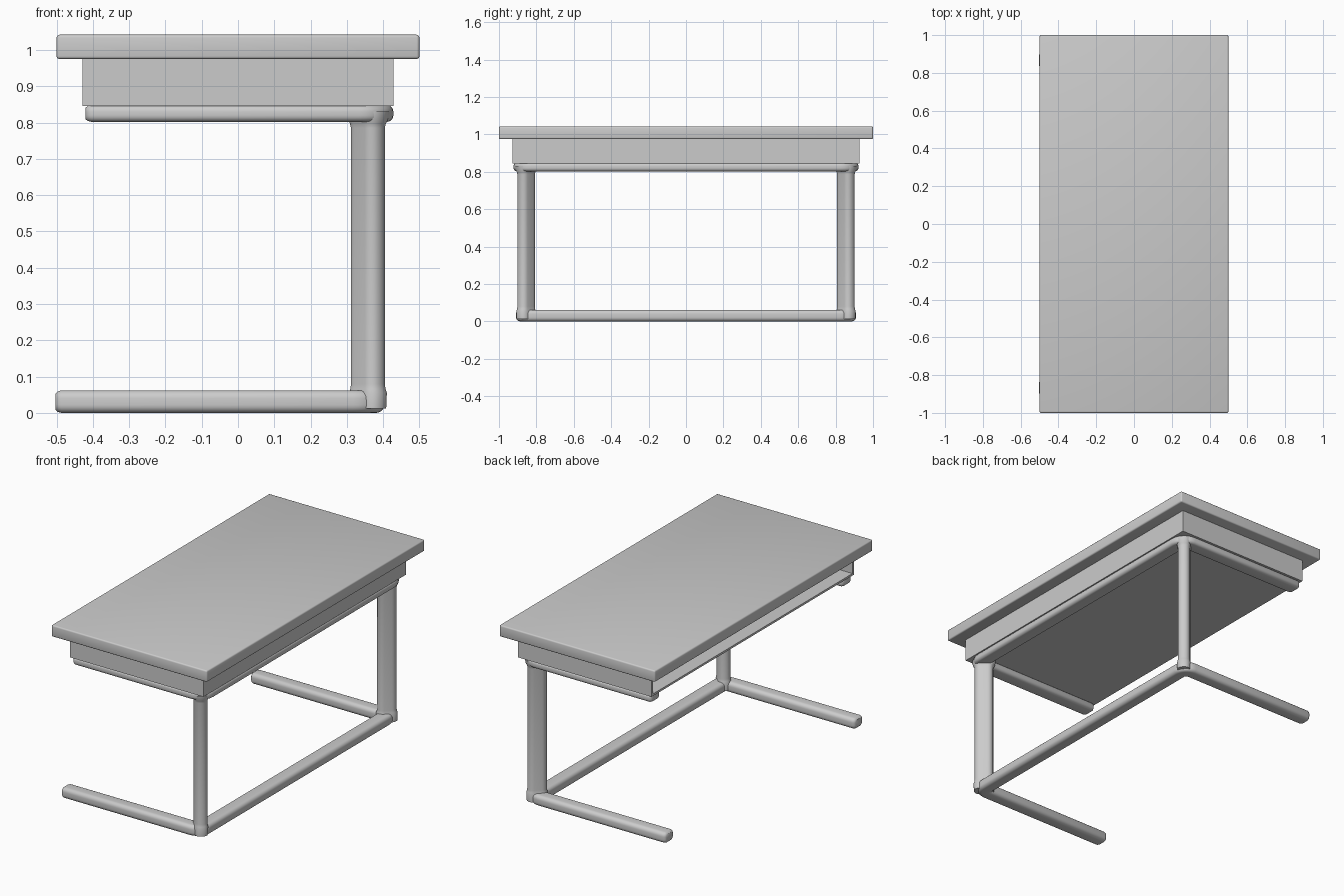
import bpy, bmesh
from math import sin, cos, pi, radians
from mathutils import Vector, Matrix

if "Cube" in bpy.data.objects:
    bpy.data.objects.remove(bpy.data.objects["Cube"])


def finish(bm, name, smooth=True):
    bmesh.ops.recalc_face_normals(bm, faces=bm.faces)
    me = bpy.data.meshes.new(name)
    bm.to_mesh(me)
    bm.free()
    ob = bpy.data.objects.new(name, me)
    bpy.context.collection.objects.link(ob)
    bpy.ops.object.select_all(action='DESELECT')
    ob.select_set(True)
    bpy.context.view_layer.objects.active = ob
    if smooth:
        bpy.ops.object.shade_smooth_by_angle(angle=radians(40))
    return ob


def add_box(bm, lo, hi):
    lo, hi = Vector(lo), Vector(hi)
    m = Matrix.Translation((lo + hi) / 2) @ Matrix.Diagonal((*(hi - lo), 1))
    bmesh.ops.create_cube(bm, size=1, matrix=m)


def rounded_rect(w, h, r, n=5):
    pts = []
    for k, (sx, sy) in enumerate([(1, 1), (-1, 1), (-1, -1), (1, -1)]):
        for i in range(n + 1):
            a = (k + i / n) * pi / 2
            pts.append((sx * (w / 2 - r) + r * cos(a), sy * (h / 2 - r) + r * sin(a)))
    return pts


def loft(bm, rings):
    loops = [[bm.verts.new(p) for p in ring] for ring in rings]
    n = len(loops[0])
    for a, b in zip(loops, loops[1:]):
        for i in range(n):
            bm.faces.new((a[i], a[(i + 1) % n], b[(i + 1) % n], b[i]))
    bm.faces.new(loops[0])
    bm.faces.new(loops[-1])


def u_tube(name, x_end, x_bar, y_side, z, w, h, r, bend):
    # U path in plan: one side arm, the long rail, the other side arm
    half = [(x_end, 0.7), (x_end + 0.006, 0.9), (x_end + 0.016, 1.0)]
    path = [(Vector((x, -y_side)), Vector((0, 1)), s) for x, s in half]
    for i in range(9):
        a = -pi / 2 + i / 8 * pi / 2
        c = Vector((x_bar - bend, -y_side + bend))
        d = Vector((cos(a), sin(a)))
        path.append((c + d * bend, -d, 1.0))
    path += [(Vector((p.x, -p.y)), Vector((n.x, -n.y)), s) for p, n, s in reversed(path)]
    sec = rounded_rect(w, h, r)
    rings = [[(p.x + n.x * u * s, p.y + n.y * u * s, z + v * s) for u, v in sec]
             for p, n, s in path]
    bm = bmesh.new()
    loft(bm, rings)
    return finish(bm, name)


# table top
bm = bmesh.new()
add_box(bm, (-0.5, -1, 0.975), (0.5, 1, 1.042))
bmesh.ops.bevel(bm, geom=bm.edges[:], offset=0.008, segments=3, profile=0.5, affect='EDGES')
finish(bm, "table_top")

# open-fronted storage tray
bm = bmesh.new()
t, X, Y, z0, z1 = 0.012, 0.428, 0.928, 0.845, 0.976
add_box(bm, (-X, -Y, z0), (X, Y, z0 + t))
add_box(bm, (X - t, -Y + t, z0 + t), (X, Y - t, z1))
for s in (-1, 1):
    add_box(bm, (-X, min(s * Y, s * (Y - t)), z0 + t), (X, max(s * Y, s * (Y - t)), z1))
finish(bm, "storage_tray", smooth=False)

# upper and lower frame tubes
u_tube("upper_frame", -0.42, 0.384, 0.878, 0.825, 0.088, 0.046, 0.018, 0.05)
u_tube("lower_frame", -0.503, 0.362, 0.868, 0.031, 0.082, 0.062, 0.022, 0.045)

# legs: flattened tubes turned towards the corners, flared at the joints
flare = [(0.012, 1.08), (0.055, 1.12), (0.066, 1.04), (0.08, 1.0),
         (0.785, 1.0), (0.797, 1.06), (0.81, 1.2), (0.83, 1.25)]
for side, name in ((-1, "front_leg"), (1, "back_leg")):
    c, d = Vector((0.358, side * 0.855)), Vector((1, side)).normalized()
    q = Vector((-d.y, d.x))
    rings = []
    for z, s in flare:
        ring = [c + d * u * s + q * v * s for u, v in rounded_rect(0.102, 0.066, 0.03)]
        rings.append([(p.x, p.y, z) for p in ring])
    bm = bmesh.new()
    loft(bm, rings)
    finish(bm, name)
